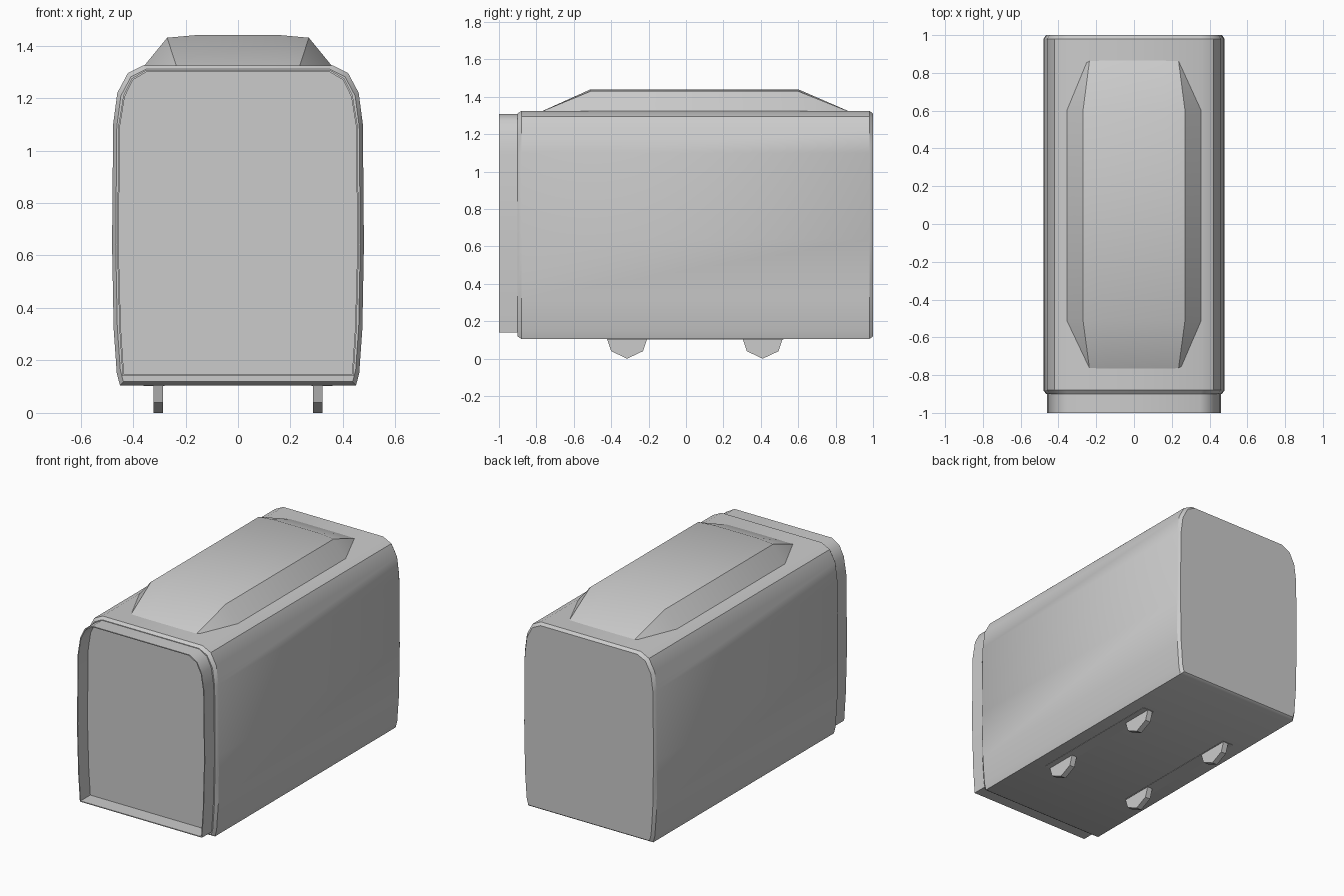
import bpy, bmesh, math

cube = bpy.data.objects.get("Cube")
if cube:
    bpy.data.objects.remove(cube, do_unlink=True)

grey = bpy.data.materials.new("plain grey")
grey.use_nodes = True
colour = (0.6, 0.6, 0.6, 1)
grey.diffuse_color = colour
grey.node_tree.nodes["Principled BSDF"].inputs["Base Color"].default_value = colour


def loft(name, sections, closed_ends=True, smooth=35):
    """Skin a row of equal-length closed sections."""
    bm = bmesh.new()
    rings = [[bm.verts.new(p) for p in s] for s in sections]
    n = len(rings[0])
    for a, b in zip(rings, rings[1:]):
        for i in range(n):
            j = (i + 1) % n
            bm.faces.new((a[i], a[j], b[j], b[i]))
    if closed_ends:
        bm.faces.new(rings[0])
        bm.faces.new(rings[-1])
    bmesh.ops.recalc_face_normals(bm, faces=bm.faces)
    mesh = bpy.data.meshes.new(name)
    bm.to_mesh(mesh)
    bm.free()
    mesh.materials.append(grey)
    ob = bpy.data.objects.new(name, mesh)
    bpy.context.collection.objects.link(ob)
    bpy.ops.object.select_all(action='DESELECT')
    bpy.context.view_layer.objects.active = ob
    ob.select_set(True)
    bpy.ops.object.shade_smooth_by_angle(angle=math.radians(smooth))
    return ob


def mirrored(half):
    return half + [(-x, z) for x, z in reversed(half)]


def at(profile, y, inset=0.0):
    """Place a profile at y, drawn in evenly towards its middle."""
    mid = 0.71
    return [(x * (1 - inset / 0.48), y, mid + (z - mid) * (1 - inset / 0.61))
            for x, z in profile]


# Main body: bulging sides, rounded shoulders, chamfered ends
shell = mirrored([(0.45, 0.105), (0.462, 0.15), (0.474, 0.32), (0.48, 0.64), (0.476, 1.1),
                  (0.46, 1.22), (0.42, 1.295), (0.36, 1.325)])
loft("body", [at(shell, -0.9, 0.014), at(shell, -0.88), at(shell, 0.98), at(shell, 1.0, 0.014)])

# Open connecting collar at the front, a thin-walled tube
collar = mirrored([(0.44, 0.14), (0.452, 0.32), (0.461, 0.64), (0.455, 1.1),
                   (0.437, 1.21), (0.405, 1.275), (0.35, 1.307)])
outer_front, outer_back = at(collar, -1.0), at(collar, -0.89)
inner_back, inner_front = at(collar, -0.89, 0.006), at(collar, -1.0, 0.006)
loft("front_collar", [outer_front, outer_back, inner_back, inner_front, outer_front], False)

# Roof housing: shallow crown with sloping sides and ends
crown = mirrored([(0.36, 1.32), (0.27, 1.43), (0.16, 1.44)])
ends = [(x * 0.7, 1.32) for x, z in crown]
foot = mirrored([(0.25, 1.318), (0.235, 1.322), (0.14, 1.323)])
loft("roof_housing", [at(foot, -0.77), at(crown, -0.51), at(crown, 0.6), at(foot, 0.87)])

# Wheels and the rails above them
wheel = [(-0.11, 0.115), (-0.085, 0.04), (0.0, 0.0), (0.085, 0.04), (0.11, 0.115)]
for side, label in ((1, "left"), (-1, "right")):
    for y, end in ((-0.315, "front"), (0.41, "rear")):
        loft(f"{end}_{label}_wheel",
             [[(side * x, y + dy, z) for dy, z in wheel] for x in (0.285, 0.322)])
    rail = [(side * 0.28, 0.103), (side * 0.36, 0.103), (side * 0.36, 0.115), (side * 0.28, 0.115)]
    loft(f"{label}_rail", [at(rail, -0.42), at(rail, 0.52)])
